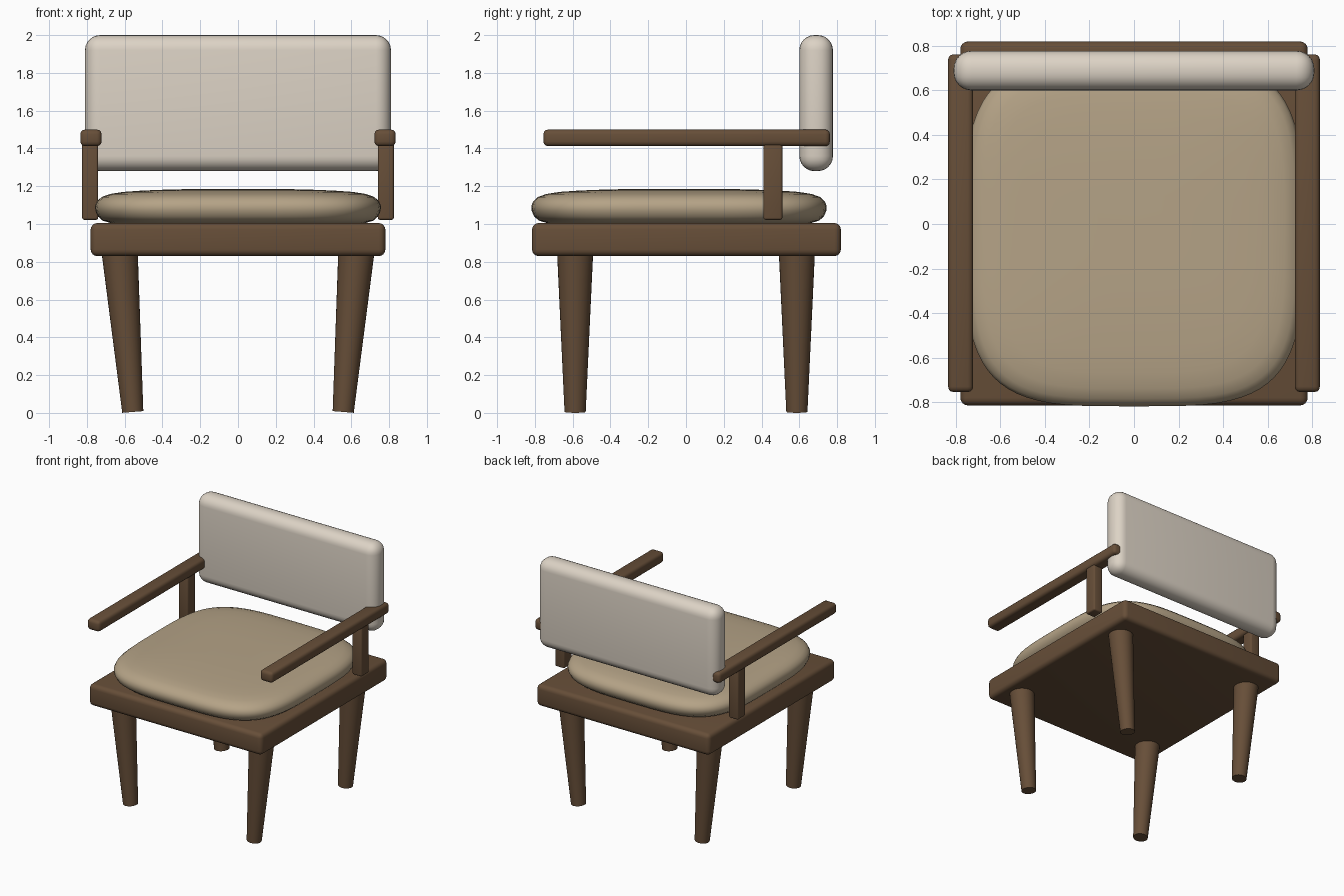
import bpy, bmesh, math
from mathutils import Matrix, Vector

if "Cube" in bpy.data.objects:
    bpy.data.objects.remove(bpy.data.objects["Cube"])


def material(name, rgb):
    m = bpy.data.materials.new(name)
    m.diffuse_color = (*rgb, 1)
    m.use_nodes = True
    m.node_tree.nodes["Principled BSDF"].inputs["Base Color"].default_value = m.diffuse_color
    return m


WOOD = material("brown wood", (0.135, 0.077, 0.040))
TAN = material("tan fabric", (0.46, 0.365, 0.24))
CREAM = material("cream fabric", (0.72, 0.65, 0.56))


def finish(bm, name, mat, angle=40):
    bmesh.ops.recalc_face_normals(bm, faces=bm.faces)
    me = bpy.data.meshes.new(name)
    bm.to_mesh(me)
    bm.free()
    me.materials.append(mat)
    ob = bpy.data.objects.new(name, me)
    bpy.context.collection.objects.link(ob)
    bpy.ops.object.select_all(action='DESELECT')
    ob.select_set(True)
    bpy.context.view_layer.objects.active = ob
    bpy.ops.object.shade_smooth_by_angle(angle=math.radians(angle))
    return ob


def rounded_box(name, lo, hi, radius, mat, segments=4):
    lo, hi = Vector(lo), Vector(hi)
    bm = bmesh.new()
    bmesh.ops.create_cube(bm, size=1, matrix=Matrix.Translation((lo + hi) / 2)
                          @ Matrix.Diagonal((*(hi - lo), 1)))
    bmesh.ops.bevel(bm, geom=bm.edges[:], offset=radius, segments=segments,
                    profile=0.5, affect='EDGES')
    return finish(bm, name, mat)


# Seat frame and backrest
rounded_box("seat_frame", (-0.78, -0.815, 0.83), (0.78, 0.82, 1.005), 0.035, WOOD)
rounded_box("backrest", (-0.81, 0.60, 1.28), (0.81, 0.778, 2.0), 0.08, CREAM, 6)

# Cushion: stacked superellipse rings, (inset from the outline, height)
bm = bmesh.new()
N = 72
profile = [(0.30, 1.005), (0.08, 1.006), (0.04, 1.018), (0.015, 1.04), (0.002, 1.07),
           (0.0, 1.095), (0.010, 1.12), (0.035, 1.143), (0.08, 1.159),
           (0.15, 1.170), (0.25, 1.177), (0.40, 1.183), (0.58, 1.186)]
rings = []
for inset, z in profile:
    ring = []
    for i in range(N):
        a = 2 * math.pi * i / N
        c, s = math.cos(a), math.sin(a)
        x = math.copysign(abs(c) ** (2 / 3.8), c) * (0.757 - inset)
        y = math.copysign(abs(s) ** (2 / 3.8), s) * (0.782 - inset)
        ring.append(bm.verts.new((x, y - 0.037, z)))
    rings.append(ring)
for r0, r1 in zip(rings, rings[1:]):
    for i in range(N):
        j = (i + 1) % N
        bm.faces.new((r0[i], r0[j], r1[j], r1[i]))
bm.faces.new(rings[0])
bm.faces.new(rings[-1])
finish(bm, "seat_cushion", TAN, 60)

for side, label in ((-1, "left"), (1, "right")):
    # Armrest and its post
    for part, (x0, x1), (y0, y1), (z0, z1), r in (
            ("armrest", (0.722, 0.835), (-0.755, 0.762), (1.412, 1.50), 0.025),
            ("arm_post", (0.74, 0.825), (0.41, 0.51), (1.022, 1.43), 0.012)):
        xs = sorted((side * x0, side * x1))
        rounded_box(f"{label}_{part}", (xs[0], y0, z0), (xs[1], y1, z1), r, WOOD, 3)
    # Tapered legs leaning outward toward the top
    for y, end in ((-0.587, "front"), (0.587, "back")):
        foot, top = Vector((side * 0.557, y, 0.005)), Vector((side * 0.627, y, 0.86))
        axis = top - foot
        rot = axis.to_track_quat('Z', 'Y').to_matrix().to_4x4()
        bm = bmesh.new()
        bmesh.ops.create_cone(bm, cap_ends=True, segments=32, radius1=0.056,
                              radius2=0.096, depth=axis.length,
                              matrix=Matrix.Translation((foot + top) / 2) @ rot)
        finish(bm, f"{end}_{label}_leg", WOOD)
